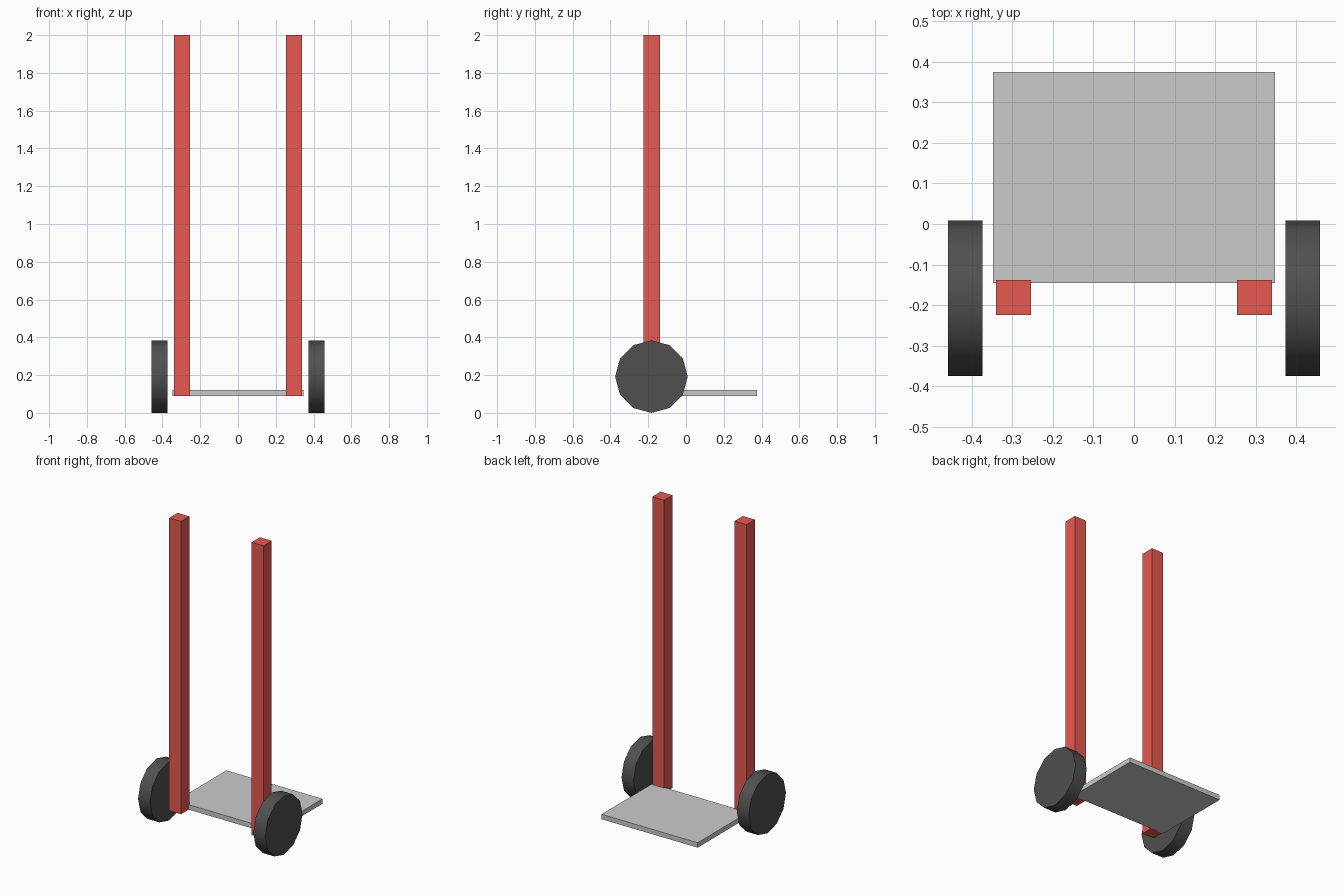
import bpy, math

if "Cube" in bpy.data.objects:
    bpy.data.objects.remove(bpy.data.objects["Cube"])


def material(name, rgb):
    m = bpy.data.materials.new(name)
    m.diffuse_color = (*rgb, 1)
    m.use_nodes = True
    m.node_tree.nodes["Principled BSDF"].inputs["Base Color"].default_value = m.diffuse_color
    return m


def box(name, x, y, z, mat=None):
    """Box from (min, max) extents on each axis."""
    bpy.ops.mesh.primitive_cube_add(
        size=1, location=[(a + b) / 2 for a, b in (x, y, z)])
    ob = bpy.context.object
    ob.name = name
    ob.scale = [b - a for a, b in (x, y, z)]
    bpy.ops.object.transform_apply(location=False, rotation=False, scale=True)
    if mat:
        ob.data.materials.append(mat)
    return ob


red = material("red_paint", (0.8, 0.1, 0.08))
rubber = material("dark_rubber", (0.08, 0.08, 0.08))
R = 0.192  # wheel radius

# Load plate
box("load_plate", (-0.347, 0.347), (-0.146, 0.375), (0.09, 0.122))

for side, s in (("left", -1), ("right", 1)):
    # Upright rail
    box(side + "_upright", sorted((s * 0.254, s * 0.34)),
        (-0.224, -0.138), (0.09, 2.0), red)

    # Twelve-sided wheel with a smooth tread and flat caps
    bpy.ops.mesh.primitive_cylinder_add(
        vertices=12, radius=R, depth=0.086,
        location=(s * 0.416, -0.183, R), rotation=(0, math.pi / 2, 0))
    wheel = bpy.context.object
    wheel.name = side + "_wheel"
    wheel.data.materials.append(rubber)
    bpy.ops.object.shade_smooth_by_angle(angle=math.radians(40))
